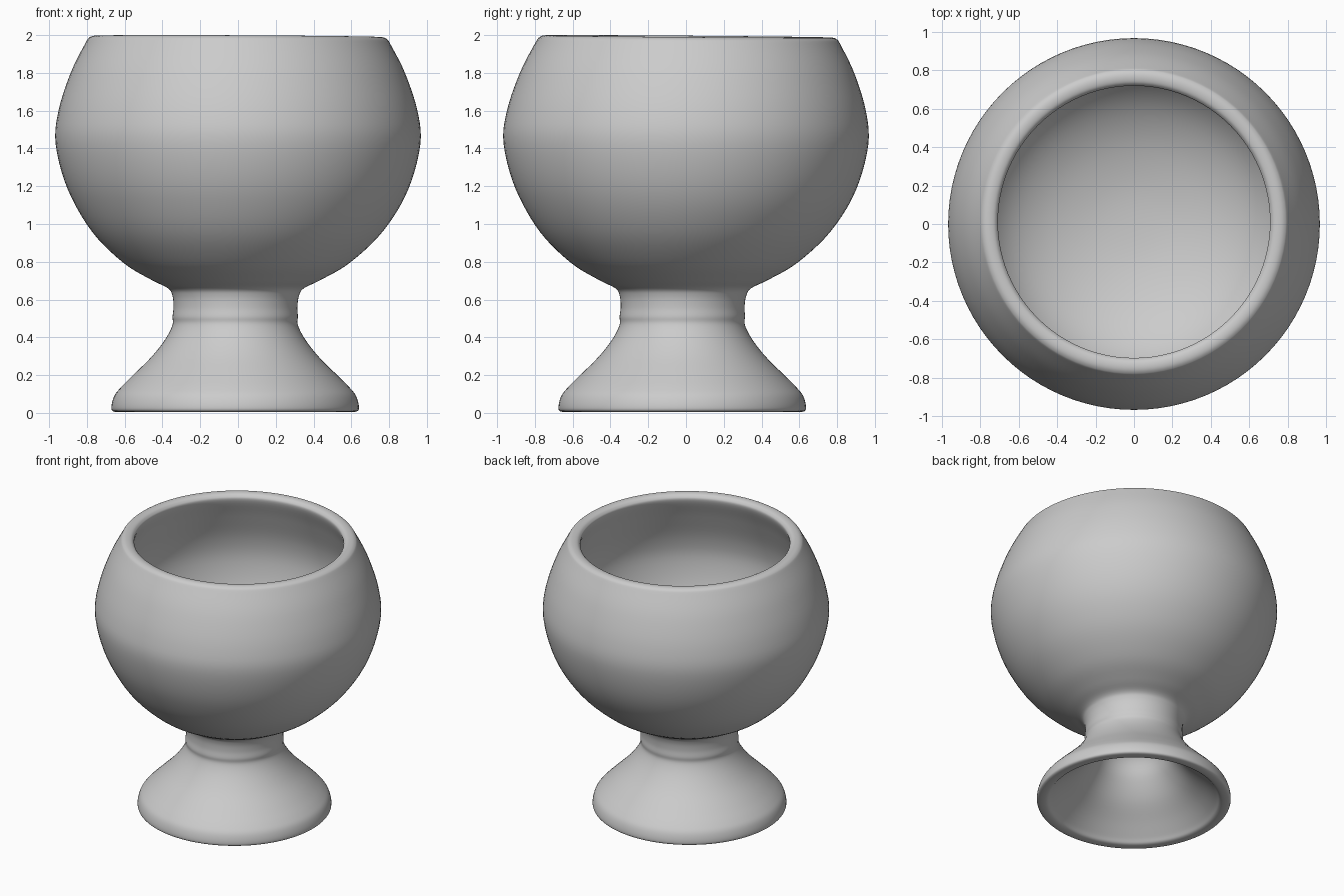
import bpy, bmesh, math
from mathutils import Vector

cube = bpy.data.objects.get("Cube")
if cube:
    bpy.data.objects.remove(cube, do_unlink=True)

SEGMENTS = 96
STEPS = 5

# Closed half section (radius, height): foot hollow, outer wall, rim, bowl inside
SECTION = [
    (0, 0.56), (0.12, 0.54), (0.21, 0.46), (0.27, 0.34), (0.36, 0.22),
    (0.48, 0.11), (0.555, 0.04), (0.59, 0.008), (0.645, 0.008), (0.655, 0.035),
    (0.64, 0.09), (0.605, 0.135), (0.54, 0.2), (0.44, 0.3), (0.37, 0.39),
    (0.332, 0.465), (0.332, 0.51), (0.328, 0.56), (0.335, 0.62), (0.36, 0.66),
    (0.45, 0.705), (0.6, 0.795), (0.77, 0.96), (0.9, 1.18), (0.965, 1.42),
    (0.95, 1.6), (0.885, 1.8), (0.81, 1.95), (0.785, 1.985), (0.75, 1.993),
    (0.718, 1.98), (0.712, 1.94), (0.77, 1.8), (0.84, 1.6), (0.855, 1.42),
    (0.8, 1.18), (0.67, 0.98), (0.48, 0.85), (0.24, 0.775), (0, 0.755),
]


def smooth_curve(points):
    """Catmull-Rom curve through the section points."""
    pts = [Vector(p) for p in points]
    pts = [Vector((-pts[1].x, pts[1].y))] + pts + [Vector((-pts[-2].x, pts[-2].y))]
    out = []
    for a, b, c, d in zip(pts, pts[1:], pts[2:], pts[3:]):
        for i in range(STEPS):
            t = i / STEPS
            out.append(0.5 * (2 * b + (c - a) * t + (2 * a - 5 * b + 4 * c - d) * t ** 2
                              + (3 * b - a - 3 * c + d) * t ** 3))
    return out + [pts[-2]]


def place(radius, height, angle):
    """Hand-thrown lean: the foot sits slightly off centre and the rim tilts."""
    foot = min(1, max(0, (1.1 - height) / 0.6))
    top = max(0, (height - 1.5) / 0.5)
    x = radius * math.cos(angle) - 0.015 * foot
    y = radius * math.sin(angle) - 0.02 * foot + 0.012 * top
    return x, y, height - top * (0.005 * x + 0.008 * y)


# Lathe the section into one closed vessel
curve = smooth_curve(SECTION)
bm = bmesh.new()
rings = [[bm.verts.new(place(p.x, p.y, math.tau * i / SEGMENTS)) for i in range(SEGMENTS)]
         for p in curve[1:-1]]
for low, high in zip(rings, rings[1:]):
    for i in range(SEGMENTS):
        j = (i + 1) % SEGMENTS
        bm.faces.new((low[i], low[j], high[j], high[i]))
for ring, p in ((rings[0], curve[0]), (rings[-1], curve[-1])):
    tip = bm.verts.new(place(0, p.y, 0))
    for i in range(SEGMENTS):
        bm.faces.new((tip, ring[i], ring[(i + 1) % SEGMENTS]))
bmesh.ops.recalc_face_normals(bm, faces=bm.faces)
for face in bm.faces:
    face.smooth = True

mesh = bpy.data.meshes.new("goblet")
bm.to_mesh(mesh)
bm.free()
goblet = bpy.data.objects.new("goblet", mesh)
bpy.context.collection.objects.link(goblet)

# Plain grey clay
clay = bpy.data.materials.new("grey clay")
clay.use_nodes = True
grey = (0.6, 0.6, 0.6, 1)
clay.diffuse_color = grey
clay.node_tree.nodes["Principled BSDF"].inputs["Base Color"].default_value = grey
mesh.materials.append(clay)
